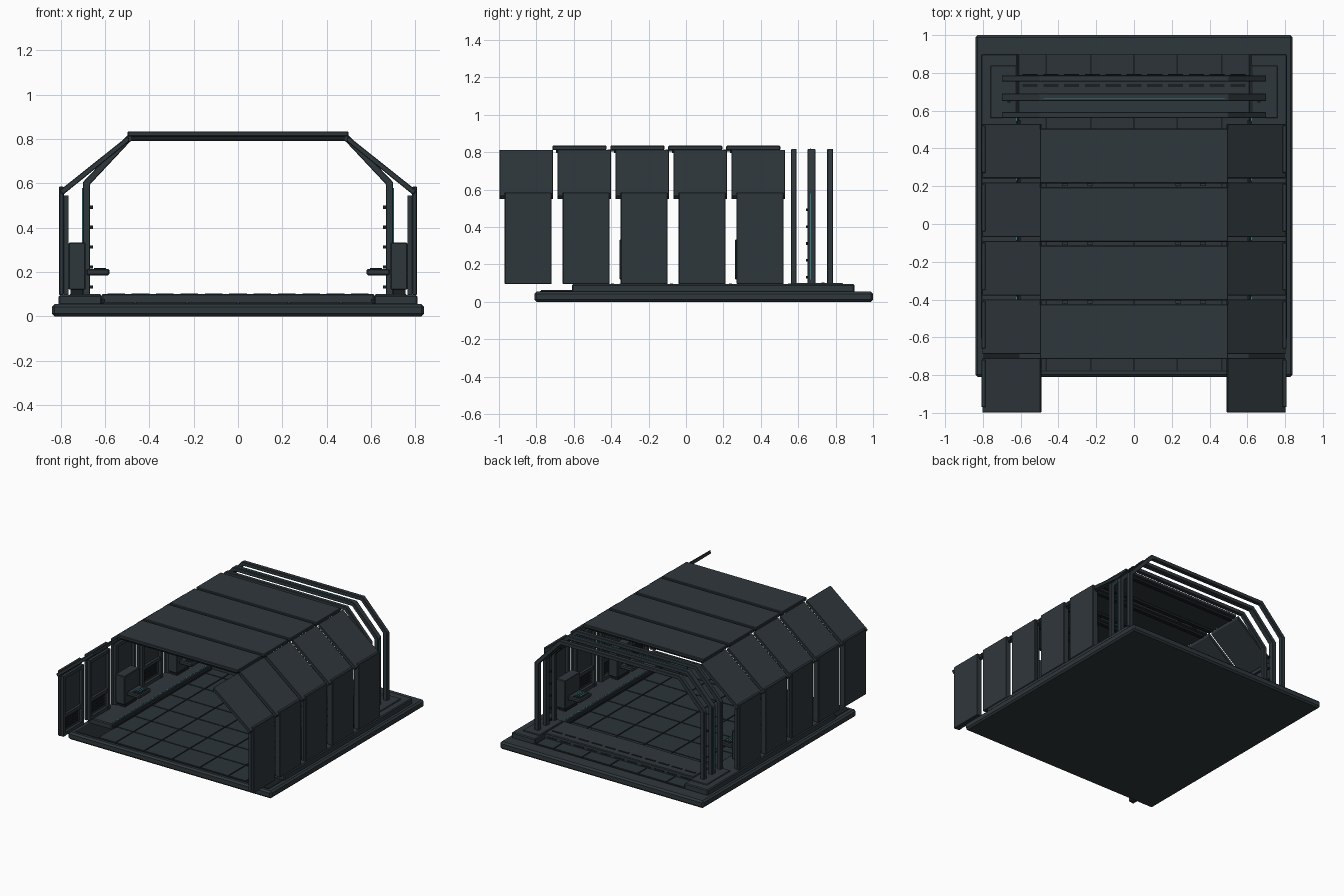
import bpy
import bmesh
from mathutils import Matrix, Vector

if "Cube" in bpy.data.objects:
    bpy.data.objects.remove(bpy.data.objects["Cube"])


def material(name, color):
    m = bpy.data.materials.new(name)
    m.use_nodes = True
    m.diffuse_color = (*color, 1)
    node = m.node_tree.nodes["Principled BSDF"]
    node.inputs["Base Color"].default_value = (*color, 1)
    node.inputs["Roughness"].default_value = 0.7
    return m


steel = material("slate steel", (0.028, 0.038, 0.045))
deck = material("deck grey", (0.025, 0.034, 0.039))
dark = material("dark recess", (0.010, 0.013, 0.016))
teal = material("teal light", (0.03, 0.22, 0.26))


def finish(name, bm, mat, bevel):
    bmesh.ops.recalc_face_normals(bm, faces=bm.faces)
    mesh = bpy.data.meshes.new(name)
    bm.to_mesh(mesh)
    bm.free()
    mesh.materials.append(mat)
    obj = bpy.data.objects.new(name, mesh)
    bpy.context.collection.objects.link(obj)
    if bevel:
        mod = obj.modifiers.new("Bevel", "BEVEL")
        mod.width = bevel
        mod.segments = 1
    return obj


def boxes(name, spans, mat, bevel=0.0):
    """One object from (x0, x1, y0, y1, z0, z1) blocks."""
    bm = bmesh.new()
    for x0, x1, y0, y1, z0, z1 in spans:
        size = Matrix.Diagonal((x1 - x0, y1 - y0, z1 - z0, 1))
        mid = Vector((x0 + x1, y0 + y1, z0 + z1)) / 2
        bmesh.ops.create_cube(bm, size=1, matrix=Matrix.Translation(mid) @ size)
    return finish(name, bm, mat, bevel)


def prism(name, profile, y0, y1, mat, bevel=0.0):
    """Extrude an x-z outline along y."""
    bm = bmesh.new()
    face = bm.faces.new([bm.verts.new((x, y0, z)) for x, z in profile])
    new = bmesh.ops.extrude_face_region(bm, geom=[face])["geom"]
    moved = [v for v in new if isinstance(v, bmesh.types.BMVert)]
    bmesh.ops.translate(bm, verts=moved, vec=(0, y1 - y0, 0))
    return finish(name, bm, mat, bevel)


def both(spans):
    """Add the mirror image of each block across x = 0."""
    return spans + [(-b, -a, *rest) for a, b, *rest in spans]


# Base slab and joint layer under the tiles
boxes("base_slab", [(-0.84, 0.84, -0.81, 1.0, 0, 0.055)], steel, 0.012)
boxes("floor_joints", [(-0.80, 0.80, -0.78, 0.90, 0.05, 0.058)], dark)

# Floor tiles
columns = [-0.61, -0.465, -0.23, 0, 0.23, 0.465, 0.61]
gap = 0.004
tiles = []
for a, b in zip(columns, columns[1:]):
    for row in range(8):
        y = -0.78 + row * 0.21
        tiles.append((a + gap, b - gap, y + gap, y + 0.21 - gap, 0.052, 0.064))
boxes("floor_tiles", tiles, deck)

# Raised side walkways with edge lights
boxes("side_walkways", both([(0.615, 0.81, -0.61, 0.90, 0.05, 0.095)]), steel, 0.006)
lights = [(0.618, 0.626, -0.58 + i * 0.045, -0.565 + i * 0.045, 0.093, 0.098)
          for i in range(26)]
boxes("walkway_lights", both(lights), teal)
boxes("walkway_kerbs", both([(0.60, 0.616, -0.6, 0.55, 0.05, 0.078)]), dark)

# Rear threshold with slots
boxes("rear_threshold", [(-0.615, 0.615, 0.56, 0.79, 0.05, 0.10)], steel, 0.005)
slots = [(x * 0.11 - 0.04, x * 0.11 + 0.04, 0.725, 0.74, 0.098, 0.103)
         for x in range(-5, 6)]
boxes("threshold_slots", slots, dark)
boxes("threshold_face_slots", [(a, b, 0.788, 0.793, 0.07, 0.078)
                               for a, b, *_ in slots], dark)
boxes("post_pads", both([(0.62, 0.76, 0.56, 0.84, 0.09, 0.101)]), steel, 0.004)

# Wall panels: plain outside, framed with a vent inside
pitch = 0.31
for i in range(5):
    y0 = -0.97 + i * pitch
    y1 = y0 + 0.252
    boxes(f"wall_panels_{i + 1}", both([(0.785, 0.808, y0, y1, 0.095, 0.585)]),
          steel, 0.004)
    rails = [(0.764, 0.786, y0 + 0.005, y0 + 0.03, 0.097, 0.545),
             (0.764, 0.786, y1 - 0.03, y1 - 0.005, 0.097, 0.545)]
    rails += [(0.766, 0.786, y0 + 0.02, y1 - 0.02, z, z + 0.025)
              for z in (0.097, 0.23, 0.52)]
    boxes(f"wall_frames_{i + 1}", both(rails), steel)
    vents = [(0.779, 0.786, y0 + 0.055, y1 - 0.055, 0.14 + k * 0.022,
              0.152 + k * 0.022) for k in range(4)]
    boxes(f"wall_vents_{i + 1}", both(vents), dark)

# Sloped roof panels
for i in range(5):
    y0 = -0.998 + i * pitch
    y1 = y0 + 0.288
    for side, label in ((1, "left"), (-1, "right")):
        outline = [(0.495, 0.815), (0.805, 0.568), (0.79, 0.548), (0.49, 0.79)]
        prism(f"roof_slope_{label}_{i + 1}", [(side * x, z) for x, z in outline],
              y0, y1, steel, 0.003)

# Flat roof panels with an underside stiffener, over the rear four bays
for i in range(4):
    y0 = -0.715 + i * pitch
    boxes(f"roof_top_{i + 1}", [(-0.498, 0.498, y0, y0 + 0.29, 0.812, 0.835)],
          steel, 0.004)
    boxes(f"roof_stiffener_{i + 1}", [(-0.48, 0.48, y0 + 0.02, y0 + 0.05, 0.795, 0.813),
                                      (-0.48, 0.48, y0 + 0.24, y0 + 0.27, 0.795, 0.813)],
          dark)

# Roof joint clips bridging neighbouring panels
clips = [(x, x + 0.03, -0.73 + i * pitch, -0.68 + i * pitch, 0.805, 0.814)
         for i in range(1, 4) for x in (-0.38, -0.25, 0.22, 0.35)]
boxes("roof_clips", clips, steel)

# Rear arch ribs
half = [(0.70, 0.06), (0.70, 0.605), (0.498, 0.818)]
inner = [(0.485, 0.79), (0.668, 0.595), (0.668, 0.06)]
arch = half + [(-x, z) for x, z in reversed(half)]
arch += [(-x, z) for x, z in reversed(inner)] + inner
for i, (y0, y1) in enumerate(((0.562, 0.592), (0.65, 0.692), (0.755, 0.787))):
    prism(f"arch_rib_{i + 1}", arch, y0, y1, steel, 0.003)

# Light strip on the middle rib and studs on its posts
boxes("rib_light", [(-0.48, 0.48, 0.664, 0.668, 0.816, 0.821)]
      + both([(0.699, 0.703, 0.664, 0.668, 0.12, 0.58)]), teal)
studs = [(0.655, 0.67, 0.642, 0.66, 0.125 + k * 0.09, 0.139 + k * 0.09)
         for k in range(5)]
boxes("post_studs", both(studs), dark)

# Cabinets with console shelves along both walls
cabinets, shelves, screens, arms = [], [], [], []
for y in (-0.265, 0.352):
    cabinets.append((0.688, 0.764, y - 0.09, y + 0.09, 0.12, 0.333))
    shelves.append((0.58, 0.685, y - 0.07, y + 0.07, 0.185, 0.214))
    screens.append((0.595, 0.65, y - 0.05, y + 0.05, 0.212, 0.217))
    arms.append((0.70, 0.755, y - 0.07, y + 0.07, 0.09, 0.125))
boxes("cabinets", both(cabinets), steel, 0.004)
boxes("console_shelves", both(shelves), steel, 0.006)
boxes("console_screens", both(screens), dark)
boxes("cabinet_feet", both(arms), dark)
key_rows = [(0.605 + k * 0.016, 0.611 + k * 0.016, y - 0.03, y + 0.03, 0.216, 0.219)
            for y in (-0.265, 0.352) for k in range(3)]
boxes("console_keys", both(key_rows), teal)
